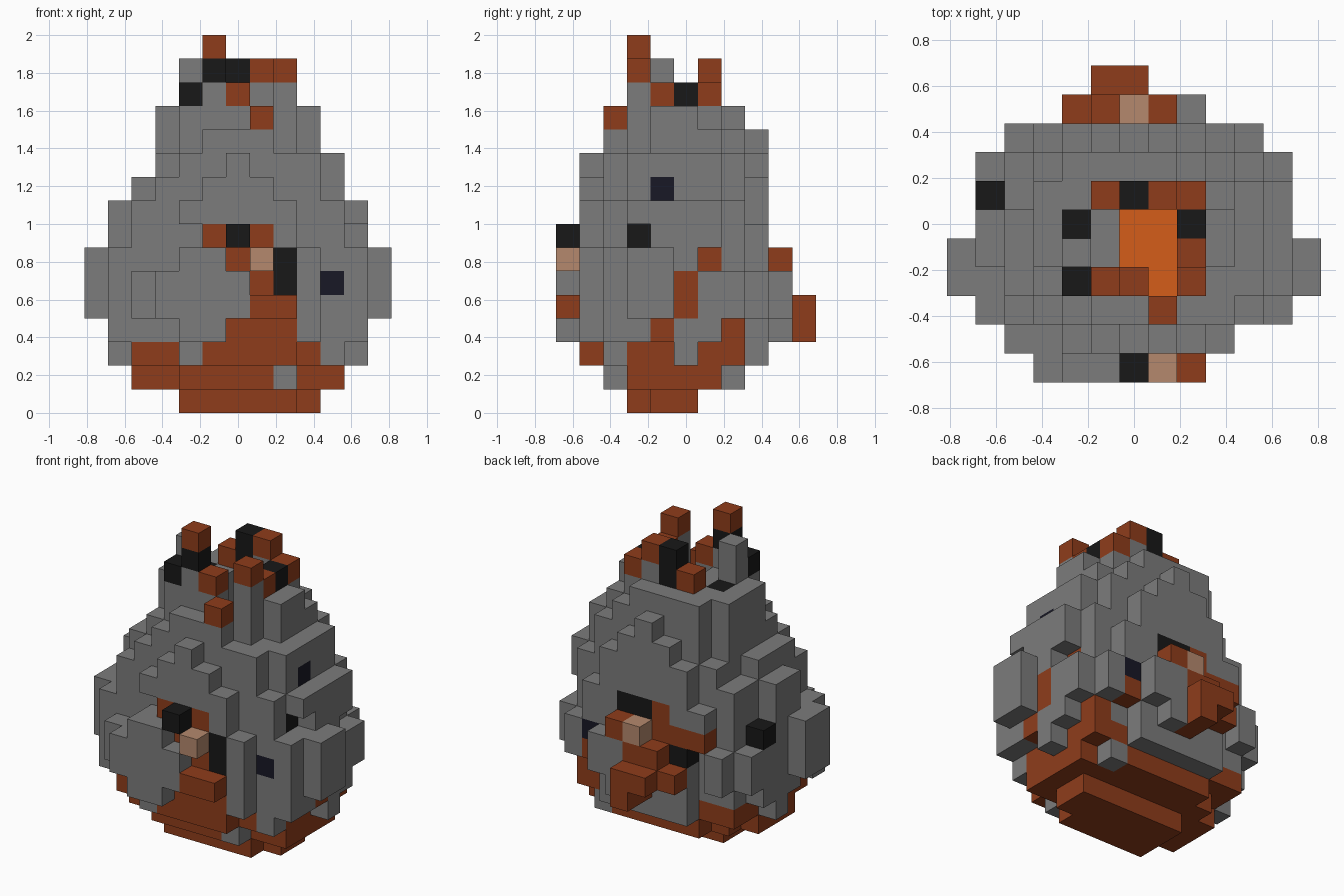
import bpy, bmesh, random
from mathutils import Vector

old = bpy.data.objects.get("Cube")
if old:
    bpy.data.objects.remove(old)

random.seed(4)
S = 0.125    # edge of one block
cells = {}   # (x, y, z) block position -> part name


def block(part, x, y, z, w=1, d=1, h=1):
    """Place a box of blocks of one part, from its lowest corner."""
    for i in range(x, x + w):
        for j in range(y, y + d):
            for k in range(z, z + h):
                cells[i, j, k] = part


def carve(x, y, z, w=1, d=1, h=1):
    for i in range(x, x + w):
        for j in range(y, y + d):
            for k in range(z, z + h):
                cells.pop((i, j, k), None)


# Egg-shaped body: left, right, front and back limit of each layer
layers = [(-2, 3, -2, 0), (-4, 4, -3, 2), (-5, 5, -4, 3), (-5, 5, -4, 3),
          (-6, 6, -4, 3), (-6, 6, -4, 3), (-6, 6, -4, 3), (-5, 5, -4, 3),
          (-5, 5, -4, 3), (-4, 4, -4, 3), (-3, 4, -4, 3), (-3, 3, -3, 3),
          (-3, 3, -2, 2)]
# Each upright column of rock ends at its own distance, for a craggy surface
reach = {(i, j): random.choice((0.87, 0.98, 1.08))
         for i in range(-6, 7) for j in range(-5, 6)}
for k, (left, right, front, back) in enumerate(layers):
    power = 2 if k else 2.6
    grow_x, grow_y = (0.8, 0.5) if k < 9 else (0.55, 0.3)
    cx, cy = (left + right) / 2, (front + back) / 2
    rx, ry = (right - left) / 2 + grow_x, (back - front) / 2 + grow_y
    for i in range(left, right + 1):
        for j in range(front, back + 1):
            dist = abs((i - cx) / rx) ** power + abs((j - cy) / ry) ** power
            if dist < reach[i, j] and (abs(i) < 6 or j in (-2, -1)):
                soil = k < 2 or (k == 2 and j < 3)
                cells[i, j, k] = "soil" if soil else "stone"
carve(4, -4, 0, h=12)
carve(3, -2, 0)

# Pointed tiers at the top of the front and back walls
for step in range(3):
    for y, top in ((-4, 10), (3, 11)):
        carve(-6, y, top - step, w=13)
        block("stone", -step, y, top - step, w=2 * step + 1)

# Widest columns at the four corners, and the hanging side stones
for side in (-5, 5):
    carve(side, -4, 2, d=8)
    block("stone", side, 0, 2)
    block("stone", side, -3, 3, h=4)
    block("stone", side, 2, 4, h=2)
for side in (-4, 4):
    block("stone", side, 3, 4, h=2)
block("stone", -4, -4, 4, w=2, h=2)
block("stone", 3, -4, 3, h=4)

# Stone chips in the soil base
block("stone", 2, -3, 1)
block("stone", 3, 2, 1)
block("stone", -2, -4, 2)
block("stone", 4, -3, 2)

# Front bulge and the opening beside it
block("stone", -3, -5, 4, h=2)
block("stone", -2, -5, 3, w=2, h=4)
block("stone", 0, -5, 4, h=2)
block("soil", 0, -4, 3, w=3)
block("soil", 1, -5, 4, w=2)
block("soil", 1, -4, 5)
block("soil", 0, -4, 6)
block("soil", -1, -4, 7, w=3)
block("coal", 2, -4, 5, h=2)
block("coal", 0, -5, 7)
block("sandstone", 1, -5, 6)
block("gem", 4, -3, 5)

# Spots on the two sides, some of them set back
carve(5, -2, 7)
carve(5, 1, 6)
carve(-5, 1, 7, h=2)
block("soil", 5, 0, 4, h=2)
block("soil", 4, 1, 6)
block("soil", 5, -1, 3)
block("soil", 4, 2, 3)
block("coal", 4, -2, 7)
block("gem", 4, -1, 9)
carve(-5, 2, 6)
block("coal", -5, 1, 6)

# Back bulge with its ledges
block("stone", 1, 4, 3, h=3)
block("stone", 2, 4, 4, h=2)
block("soil", 0, 4, 3, h=3)
block("soil", -1, 4, 4, h=2)
block("soil", 0, 5, 3, h=2)
block("soil", -1, 5, 4)
block("soil", -2, 4, 4)
block("soil", 1, 4, 6)
block("sandstone", 0, 4, 6)
block("soil", -3, 3, 6, w=3)
block("stone", -3, 3, 7)
block("soil", -1, 3, 7)
block("coal", 0, 3, 7, w=2)
block("coal", -2, 3, 5)
block("gem", 3, 3, 5)
block("stone", 3, 3, 6, h=2)
block("soil", 3, 3, 4)

# Crater with a lava floor
carve(0, -1, 11, w=2, d=2, h=2)
carve(1, -2, 11, h=2)
block("lava", 0, -1, 10, w=2, d=2)
block("lava", 1, -2, 10)
block("stone", 1, -3, 11)
block("soil", 1, -3, 12)

# Broken rim around the crater
block("stone", -2, -2, 12)
block("coal", -2, -2, 13)
block("stone", -1, -2, 13)
block("coal", -1, -2, 14)
block("soil", -1, -2, 15)
block("soil", 0, -2, 13)
block("stone", 2, -2, 12, h=2)
block("soil", 2, -2, 14)
block("stone", -2, -1, 13, h=2)
block("coal", -2, 0, 12)
block("soil", 2, -1, 13)
block("coal", 2, 0, 13)
block("soil", -1, 1, 13)
block("coal", 0, 1, 13, h=2)
block("stone", 1, 1, 13)
block("soil", 1, 1, 14)
block("soil", 2, 1, 13)

# Part: object name, material name, linear colour
parts = {
    "stone": ("stone_shell", "stone grey", (0.2, 0.2, 0.2)),
    "soil": ("soil_base_and_patches", "rust brown", (0.275, 0.046, 0.011)),
    "coal": ("coal_lumps", "coal black", (0.009, 0.009, 0.009)),
    "gem": ("dark_gems", "midnight blue", (0.009, 0.009, 0.019)),
    "sandstone": ("sandstone_lumps", "sandstone beige", (0.46, 0.25, 0.155)),
    "lava": ("lava_floor", "lava orange", (0.66, 0.11, 0.01)),
}


def make_part(part, name, colour_name, colour):
    """Build one object from the exposed block sides of a part."""
    bm = bmesh.new()
    for cell in [c for c in cells if cells[c] == part]:
        for axis in range(3):
            for sign in (-1, 1):
                n = Vector((0, 0, 0))
                n[axis] = sign
                if tuple(int(c + s) for c, s in zip(cell, n)) in cells:
                    continue
                u = Vector((0, 0, 0))
                u[(axis + 1) % 3] = 1
                v = n.cross(u)
                mid = Vector(cell) + Vector((0, 0, 0.5)) + n / 2
                corners = (-u - v, u - v, u + v, v - u)
                bm.faces.new([bm.verts.new((mid + c / 2) * S) for c in corners])
    bmesh.ops.remove_doubles(bm, verts=bm.verts, dist=S / 100)
    mesh = bpy.data.meshes.new(name)
    bm.to_mesh(mesh)
    bm.free()
    mat = bpy.data.materials.new(colour_name)
    mat.use_nodes = True
    mat.diffuse_color = (*colour, 1)
    shader = next(n for n in mat.node_tree.nodes if n.type == "BSDF_PRINCIPLED")
    shader.inputs["Base Color"].default_value = (*colour, 1)
    mesh.materials.append(mat)
    bpy.context.collection.objects.link(bpy.data.objects.new(name, mesh))


for part, details in parts.items():
    make_part(part, *details)
